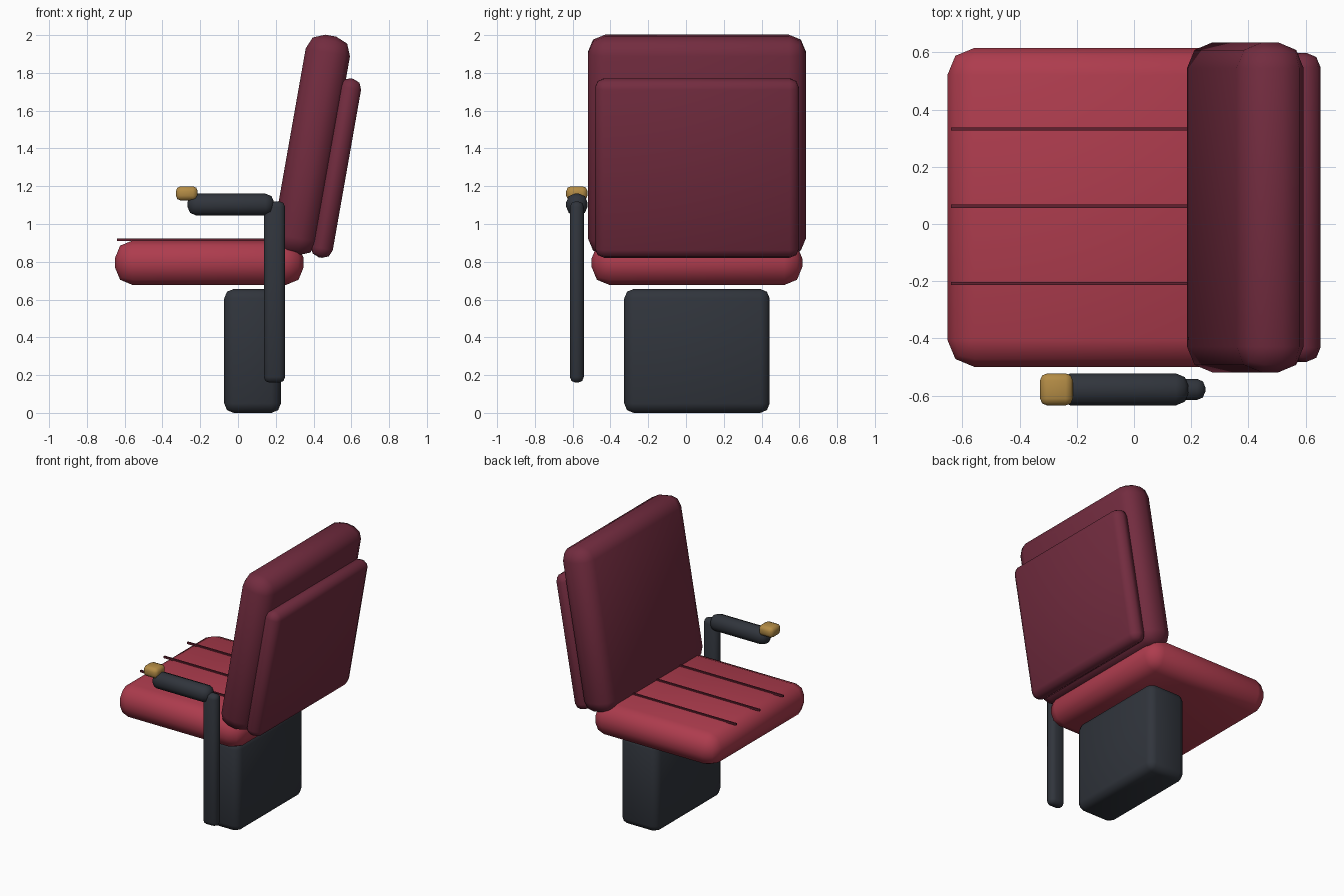
import bpy
import math

if "Cube" in bpy.data.objects:
    bpy.data.objects.remove(bpy.data.objects["Cube"])


def material(name, rgb):
    m = bpy.data.materials.new(name)
    m.diffuse_color = (*rgb, 1)
    m.use_nodes = True
    m.node_tree.nodes["Principled BSDF"].inputs["Base Color"].default_value = m.diffuse_color
    return m


RED = material("seat_red", (0.42, 0.045, 0.075))
WINE = material("back_wine", (0.17, 0.025, 0.05))
SEAM = material("seam_dark", (0.12, 0.015, 0.03))
IRON = material("dark_iron", (0.03, 0.035, 0.045))
BRASS = material("brass", (0.45, 0.26, 0.06))


def block(name, center, size, bevel, mat, tilt=0.0):
    """Rounded box: cube scaled to size, bevelled, tilted about y."""
    bpy.ops.mesh.primitive_cube_add(size=1, location=center)
    ob = bpy.context.object
    ob.name = name
    ob.scale = size
    bpy.ops.object.transform_apply(location=False, rotation=False, scale=True)
    if bevel:
        mod = ob.modifiers.new("round", 'BEVEL')
        mod.width = bevel
        mod.segments = 2
        bpy.ops.object.modifier_apply(modifier=mod.name)
        bpy.ops.object.shade_smooth_by_angle(angle=math.radians(50))
    ob.rotation_euler.y = tilt
    ob.data.materials.append(mat)
    return ob


MID_Y = 0.058      # centre line of the cushions
ARM_Y = -0.578     # plane of the single armrest
LEAN = math.radians(10)

# Pedestal and seat cushion
block("pedestal", (0.077, MID_Y, 0.328), (0.30, 0.77, 0.656), 0.05, IRON)
block("seat_cushion", (-0.152, MID_Y, 0.795), (1.0, 1.115, 0.236), 0.095, RED)

# Raised seams along the seat
for i in (-1, 0, 1):
    block(f"seat_seam_{i + 2}", (-0.2, 0.062 + 0.27 * i, 0.916),
          (0.88, 0.012, 0.014), 0, SEAM)

# Reclined backrest with rear panel
block("backrest", (0.389, MID_Y, 1.418), (0.238, 1.153, 1.176), 0.09, WINE, LEAN)
block("rear_panel", (0.519, MID_Y, 1.296), (0.117, 1.08, 0.962), 0.05, WINE, LEAN)

# Armrest: post, arm and brass tip
block("arm_post", (0.193, ARM_Y, 0.64), (0.113, 0.074, 0.96), 0.03, IRON)
block("arm_rest", (-0.038, ARM_Y, 1.103), (0.458, 0.112, 0.115), 0.045, IRON)
block("arm_tip", (-0.271, ARM_Y, 1.162), (0.115, 0.112, 0.075), 0.025, BRASS)
